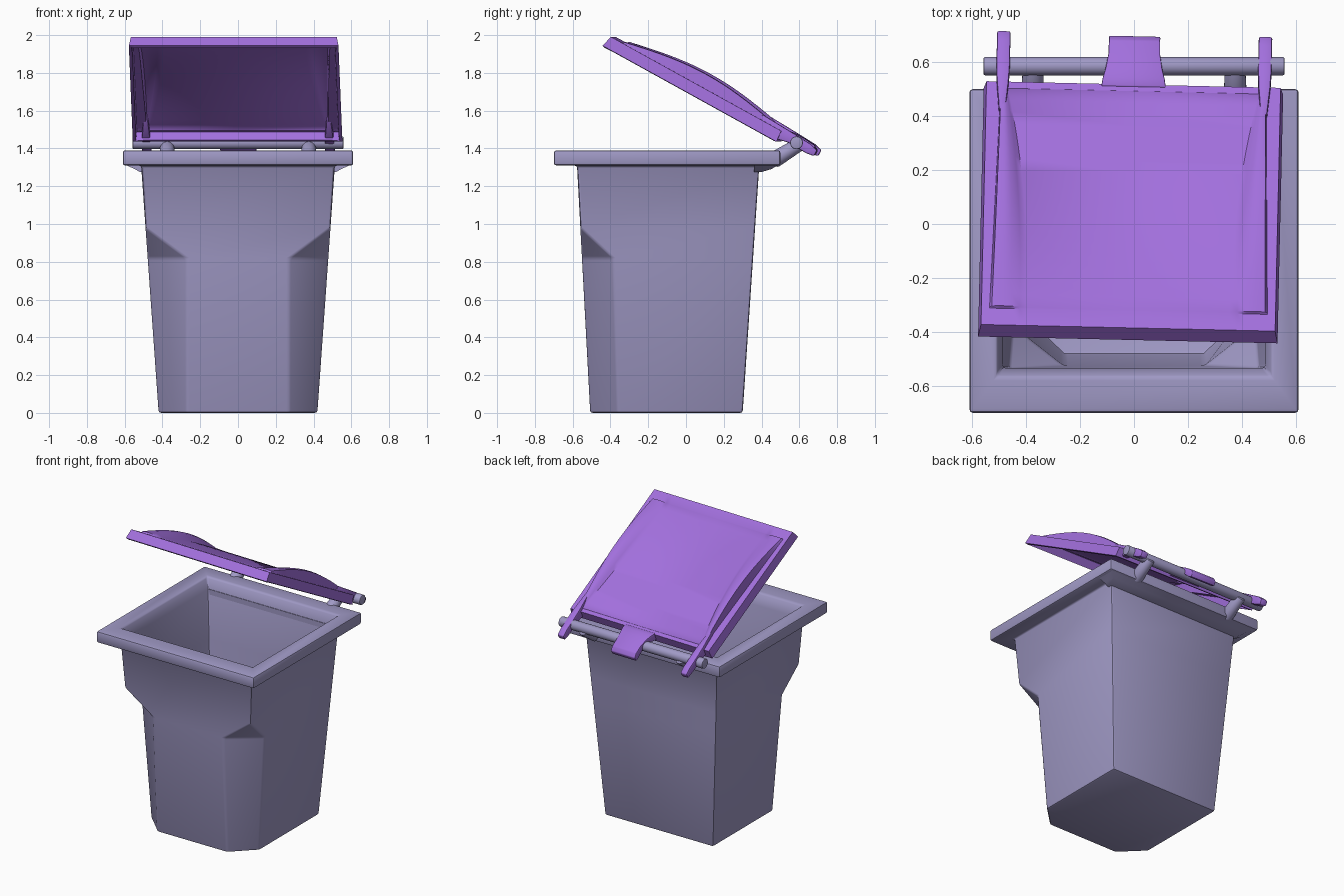
import bpy, bmesh
from math import sin, cos, pi, radians
from mathutils import Vector, Matrix

if "Cube" in bpy.data.objects:
    bpy.data.objects.remove(bpy.data.objects["Cube"])


def material(name, rgb):
    m = bpy.data.materials.new(name)
    m.diffuse_color = (*rgb, 1)
    m.use_nodes = True
    m.node_tree.nodes["Principled BSDF"].inputs["Base Color"].default_value = m.diffuse_color
    return m


GREY = material("lavender_plastic", (0.35, 0.32, 0.56))
PURPLE = material("purple_plastic", (0.36, 0.16, 0.72))

# Lid frame: x across, y away from the hinge, z out of the lid
TILT = radians(28.9)
HINGE = Vector((0, 0.585, 1.43))
LID = (Matrix.Translation(HINGE) @ Matrix.Rotation(radians(-1.3), 4, 'Z') @
       Matrix(((1, 0, 0, 0), (0, -cos(TILT), sin(TILT), 0),
               (0, sin(TILT), cos(TILT), 0), (0, 0, 0, 1))))


def finish(name, bm, mat, bevel=0, shell=0, matrix=None, segments=2):
    bmesh.ops.remove_doubles(bm, verts=bm.verts, dist=1e-4)
    if matrix is not None:
        bmesh.ops.transform(bm, matrix=matrix, verts=bm.verts)
    if not shell:
        bmesh.ops.recalc_face_normals(bm, faces=bm.faces)
    me = bpy.data.meshes.new(name)
    bm.to_mesh(me)
    bm.free()
    me.materials.append(mat)
    ob = bpy.data.objects.new(name, me)
    bpy.context.collection.objects.link(ob)
    bpy.ops.object.select_all(action='DESELECT')
    bpy.context.view_layer.objects.active = ob
    ob.select_set(True)
    if shell:
        mod = ob.modifiers.new("shell", 'SOLIDIFY')
        mod.thickness, mod.offset = shell, -1
        bpy.ops.object.modifier_apply(modifier=mod.name)
    if bevel:
        mod = ob.modifiers.new("bevel", 'BEVEL')
        mod.width, mod.segments = bevel, segments
        mod.limit_method, mod.angle_limit = 'ANGLE', radians(25)
        bpy.ops.object.modifier_apply(modifier=mod.name)
    bpy.ops.object.shade_smooth_by_angle(angle=radians(40))
    return ob


def loft(name, rings, mat, **kw):
    bm = bmesh.new()
    vs = [[bm.verts.new(p) for p in r] for r in rings]
    n = len(vs[0])
    for a, b in zip(vs, vs[1:]):
        for i in range(n):
            bm.faces.new((a[i], a[(i + 1) % n], b[(i + 1) % n], b[i]))
    bm.faces.new(vs[0])
    bm.faces.new(vs[-1])
    return finish(name, bm, mat, **kw)


def rod(name, a, b, r1, r2, mat, bevel):
    a, b = Vector(a), Vector(b)
    bm = bmesh.new()
    bmesh.ops.create_cone(bm, cap_ends=True, segments=24, radius1=r1, radius2=r2,
                          depth=(b - a).length)
    rot = (b - a).to_track_quat('Z', 'Y').to_matrix().to_4x4()
    finish(name, bm, mat, bevel, matrix=Matrix.Translation((a + b) / 2) @ rot)


# Bin body: outer wall, rim and inner wall, front corners cut away low down
def ring(z, x, yf, yb, cx=None, cy=None):
    cx, cy = (x if cx is None else cx), (yf if cy is None else cy)
    return [(x, yb, z), (-x, yb, z), (-x, cy, z), (-cx, yf, z), (cx, yf, z), (x, cy, z)]


def wall(z, inset=0, cut=False):
    t = z / 1.31
    x, yf, yb = 0.42 + 0.093 * t - inset, -0.507 - 0.07 * t + inset, 0.30 + 0.088 * t - inset
    if cut:
        return ring(z, x, yf, yb, 0.27 - inset * 0.4, -0.36 - 0.04 * t + inset * 0.4)
    return ring(z, x, yf, yb)


loft("bin_body", [
    wall(0, 0, True), wall(0.82, 0, True), wall(0.98), wall(1.31),
    ring(1.31, 0.61, -0.70, 0.50), ring(1.39, 0.61, -0.70, 0.50),
    ring(1.39, 0.51, -0.565, 0.385), ring(1.31, 0.487, -0.535, 0.362),
    wall(0.98, 0.025), wall(0.82, 0.025, True), wall(0.03, 0.025, True)], GREY, bevel=0.013)

# Sloped support under the back of the rim
loft("rim_support", [ring(1.275, 0.52, 0.36, 0.40), ring(1.29, 0.545, 0.36, 0.45),
                     ring(1.315, 0.60, 0.36, 0.495)], GREY)

# Hinge bar and its two posts
rod("hinge_bar", (-0.558, HINGE.y, HINGE.z), (0.558, HINGE.y, HINGE.z), 0.034, 0.034, GREY, 0.006)
for side in (-1, 1):
    rod("hinge_post", (side * 0.375, 0.46, 1.335), (side * 0.375, 0.605, 1.425),
        0.044, 0.036, GREY, 0.012)


# Lid: hollow shell with a gently arched panel and two raised side ridges
def lid_row(t):
    v = 0.12 + 0.925 * t
    arch = sin(pi * t)
    base, panel, ridge = 0.022, 0.024 + 0.03 * arch, 0.034 + 0.06 * arch
    xi = 0.375 + 0.09 * (1 - t) ** 2
    xo = 0.492 + 0.023 * t
    w = xo - xi
    half = [(0, panel), (xi, panel), (xi + 0.2 * w, panel + 0.4 * (ridge - panel)),
            (xi + 0.45 * w, panel + 0.85 * (ridge - panel)), (xi + 0.7 * w, ridge),
            (xo - 0.06 * w, ridge - 0.003), (xo, base), (0.545, base)]
    return [(-x, v, h) for x, h in half[:0:-1]] + [(x, v, h) for x, h in half]


N = 18
rows = [lid_row(i / N) for i in range(N + 1)]
flat = lambda row, v: [(x, v, 0.022) for x, _, _ in row]
rows = [flat(rows[0], 0.09), flat(rows[0], 0.118)] + rows + \
       [flat(rows[-1], 1.05), flat(rows[-1], 1.12)]
bm = bmesh.new()
g = [[bm.verts.new(p) for p in r] for r in rows]
for a, b in zip(g, g[1:]):
    for i in range(len(a) - 1):
        bm.faces.new((a[i], a[i + 1], b[i + 1], b[i]))
border = g[0] + [r[-1] for r in g[1:]] + g[-1][-2::-1] + [r[0] for r in g[-2:0:-1]]
skirt = [bm.verts.new((p.co.x * 0.555 / 0.545, 0.085 + (p.co.y - 0.09) * 1.052 / 1.03, -0.04))
         for p in border]
for i in range(len(border)):
    j = (i + 1) % len(border)
    bm.faces.new((border[j], border[i], skirt[i], skirt[j]))
bmesh.ops.recalc_face_normals(bm, faces=bm.faces)
top = max(bm.faces, key=lambda f: abs(f.normal.z) * f.calc_area())
if top.normal.z < 0:
    bmesh.ops.reverse_faces(bm, faces=bm.faces)
# the lid frame is mirrored, so turn the faces back after placing it
bmesh.ops.transform(bm, matrix=LID, verts=bm.verts)
if LID.determinant() < 0:
    bmesh.ops.reverse_faces(bm, faces=bm.faces)
finish("lid", bm, PURPLE, shell=0.018)


# Lid arms and middle tab, lofted along the lid direction
def strap(name, x, stations, bevel):
    loft(name, [[(x - w, v, lo), (x + w, v, lo), (x + w, v, hi), (x - w, v, hi)]
                for v, w, lo, hi in stations], PURPLE, bevel=bevel, matrix=LID)


for side in (-1, 1):
    strap("lid_arm", side * 0.485, [(0.22, 0.012, 0.01, 0.05), (0.10, 0.022, -0.03, 0.045),
          (0.03, 0.025, -0.015, 0.042), (-0.08, 0.025, -0.018, 0.036),
          (-0.125, 0.025, -0.012, 0.024)], 0.007)
strap("lid_tab", 0, [(0.10, 0.12, -0.035, 0.024), (0.07, 0.115, -0.02, 0.035),
      (0.03, 0.105, 0.0, 0.041), (-0.03, 0.096, 0.0, 0.041),
      (-0.09, 0.095, -0.015, 0.036), (-0.118, 0.095, -0.012, 0.018)], 0.005)
